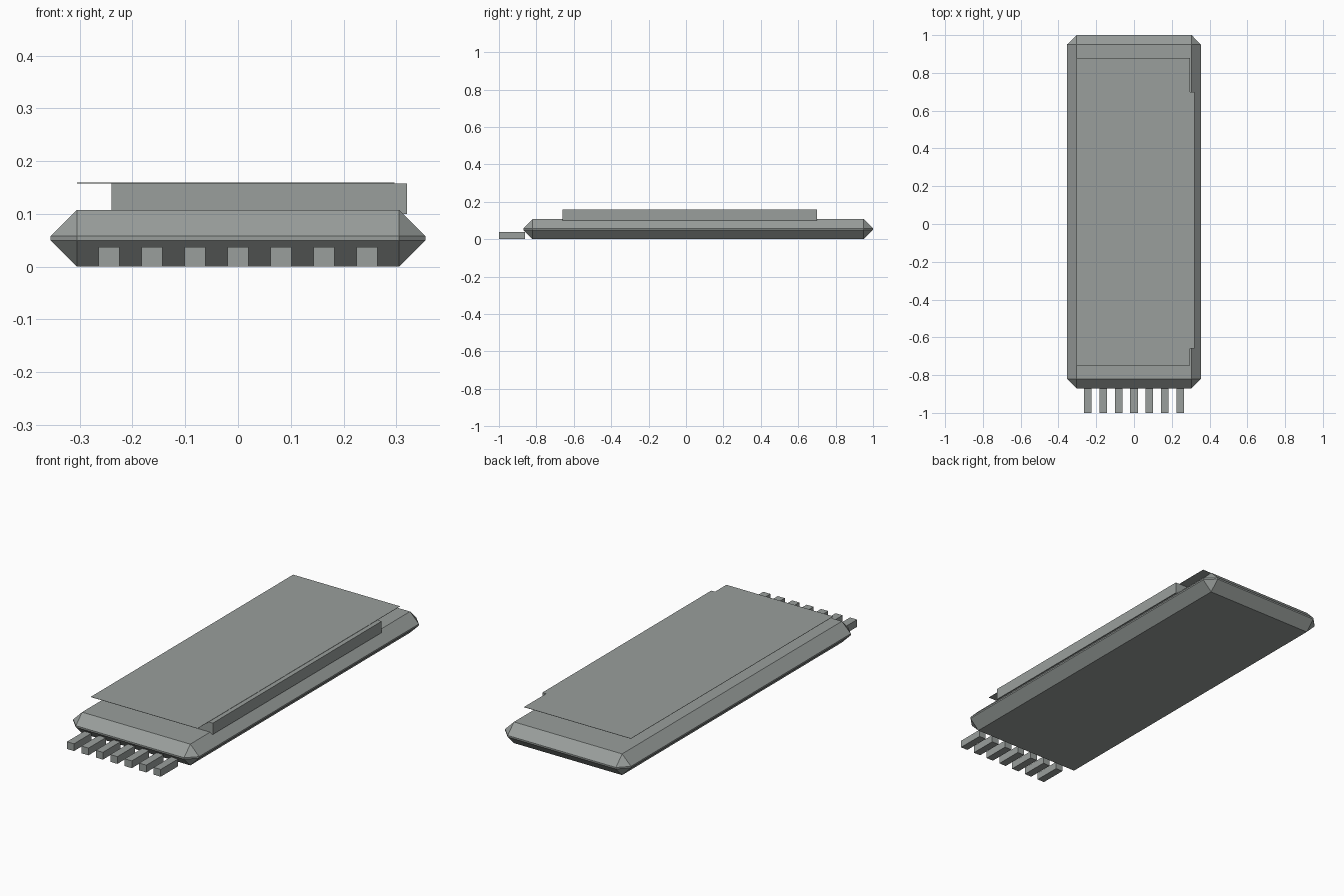
import bpy

cube = bpy.data.objects.get("Cube")
if cube:
    bpy.data.objects.remove(cube, do_unlink=True)

# Single flat grey
grey = bpy.data.materials.new("cool_grey")
grey.use_nodes = True
color = (0.32, 0.345, 0.333, 1)
grey.diffuse_color = color
grey.node_tree.nodes["Principled BSDF"].inputs["Base Color"].default_value = color


def box(name, x, y, z):
    """Box from (min, max) ranges on each axis."""
    bpy.ops.mesh.primitive_cube_add(size=1, location=[sum(r) / 2 for r in (x, y, z)])
    ob = bpy.context.object
    ob.name = name
    ob.scale = [r[1] - r[0] for r in (x, y, z)]
    bpy.ops.object.transform_apply(location=False, rotation=False, scale=True)
    ob.data.materials.append(grey)
    return ob


# Circuit board body with chamfered edges
body = box("body", (-0.355, 0.355), (-0.87, 1.0), (0, 0.108))
bevel = body.modifiers.new("chamfer", "BEVEL")
bevel.width = 0.05
bevel.segments = 1

# Raised block, offset to the left
box("raised_block", (-0.24, 0.32), (-0.66, 0.70), (0.1, 0.158))

# Paper-thin sheet lying on the block
box("top_sheet", (-0.305, 0.297), (-0.75, 0.88), (0.158, 0.1595))

# Row of connector pins
for i in range(7):
    x = (i - 3) * 0.0815
    box(f"pin_{i + 1}", (x - 0.02, x + 0.02), (-1.0, -0.86), (0, 0.037))
